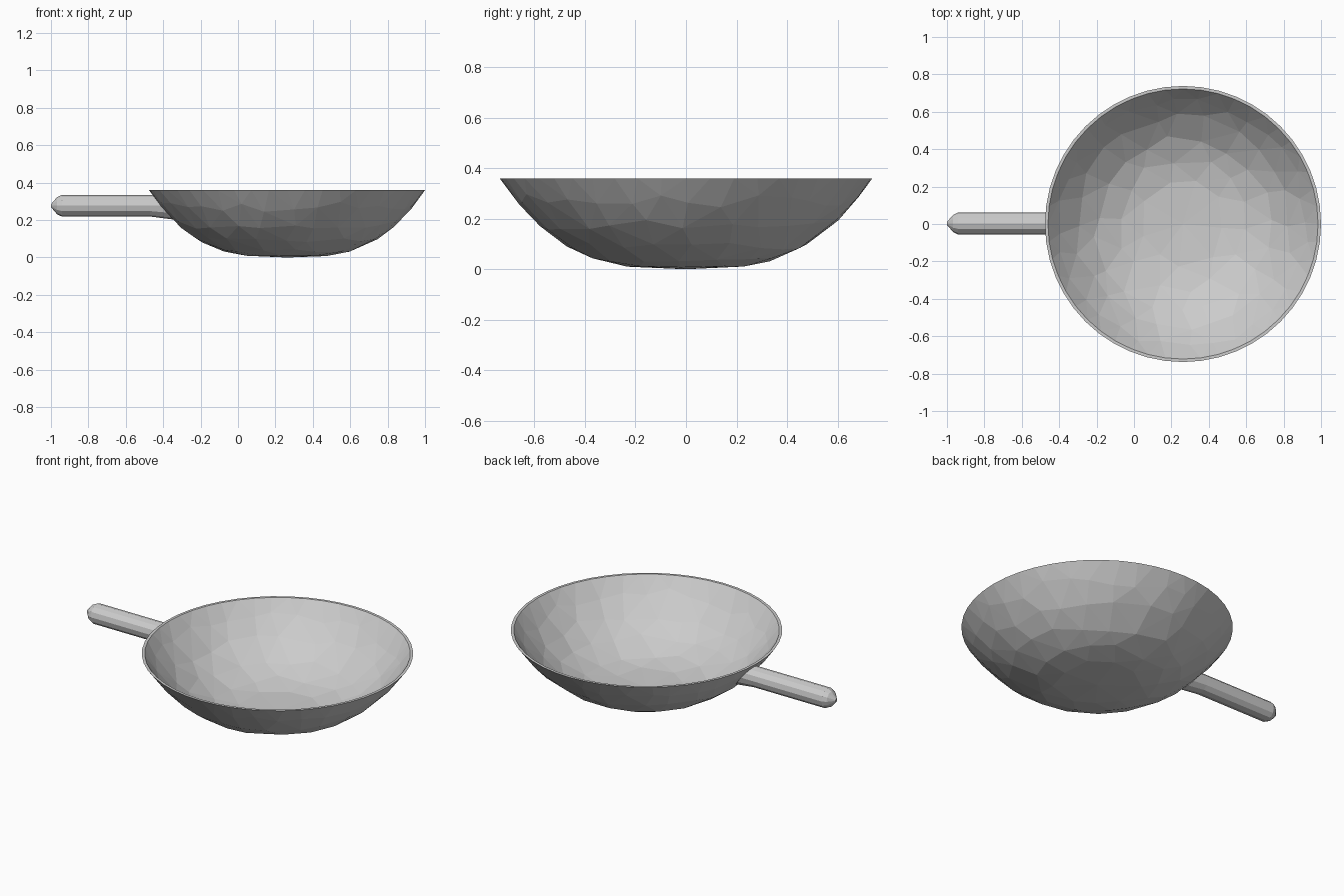
import bpy, bmesh, random
from math import sin, cos, pi, sqrt

if "Cube" in bpy.data.objects:
    bpy.data.objects.remove(bpy.data.objects["Cube"])

CX, RIM_R, RIM_Z, POW = 0.262, 0.738, 0.36, 3.1
RIM_N = 48


def finish(bm, name):
    bmesh.ops.recalc_face_normals(bm, faces=bm.faces)
    mesh = bpy.data.meshes.new(name)
    bm.to_mesh(mesh)
    bm.free()
    obj = bpy.data.objects.new(name, mesh)
    bpy.context.collection.objects.link(obj)
    return obj


def shell(bm, rim_r, floor_z):
    """Irregularly faceted open bowl skin; returns its rim loop."""
    rng = random.Random(4)

    def point(f, a):
        r = f * rim_r
        z = floor_z + (RIM_Z - floor_z) * f ** POW
        return bm.verts.new((CX + r * cos(a), r * sin(a), z))

    rim = [point(1, 2 * pi * i / RIM_N) for i in range(RIM_N)]
    verts = list(rim)
    # staggered rings with a hand-hammered jitter
    for f, count in ((0.91, 32), (0.79, 24), (0.64, 19), (0.48, 14), (0.31, 9)):
        turn = rng.random()
        for i in range(count):
            a = 2 * pi * (i + turn + rng.uniform(-0.22, 0.22)) / count
            verts.append(point(f + rng.uniform(-0.03, 0.03), a))
    verts.append(point(0, 0))
    # a temporary apex closes the hull; removing it opens the top
    apex = bm.verts.new((CX, 0, 1))
    bmesh.ops.convex_hull(bm, input=verts + [apex])
    bmesh.ops.delete(bm, geom=[apex], context='VERTS')
    return rim


# Bowl: outer and inner skins joined by a thin flat lip
bm = bmesh.new()
outer = shell(bm, RIM_R, 0.0)
inner = shell(bm, RIM_R - 0.016, 0.015)
for i in range(RIM_N):
    j = (i + 1) % RIM_N
    bm.faces.new((outer[i], outer[j], inner[j], inner[i]))
finish(bm, "bowl")

# Handle: round bar with a blunt point, its root trimmed to the bowl wall
SIDES, HZ, HY = 12, 0.277, 0.003
bm = bmesh.new()
rings = []
for x, r in ((-1.0, 0.008), (-0.967, 0.046), (-0.942, 0.058), (-0.47, 0.058), (None, 0.058)):
    ring = []
    for i in range(SIDES):
        a = 2 * pi * i / SIDES
        y, z = HY + r * cos(a), HZ + r * sin(a)
        px = x
        if x is None:
            if sin(a) < 0:
                z += 0.016 * sin(a)          # slight flare underneath
            wall = RIM_R * (z / RIM_Z) ** (1 / POW)
            px = CX - sqrt(wall ** 2 - y ** 2) + 0.006
        ring.append(bm.verts.new((px, y, z)))
    rings.append(ring)
bm.faces.new(rings[0])
for a, b in zip(rings, rings[1:]):
    for i in range(SIDES):
        j = (i + 1) % SIDES
        bm.faces.new((a[i], a[j], b[j], b[i]))
finish(bm, "handle")
